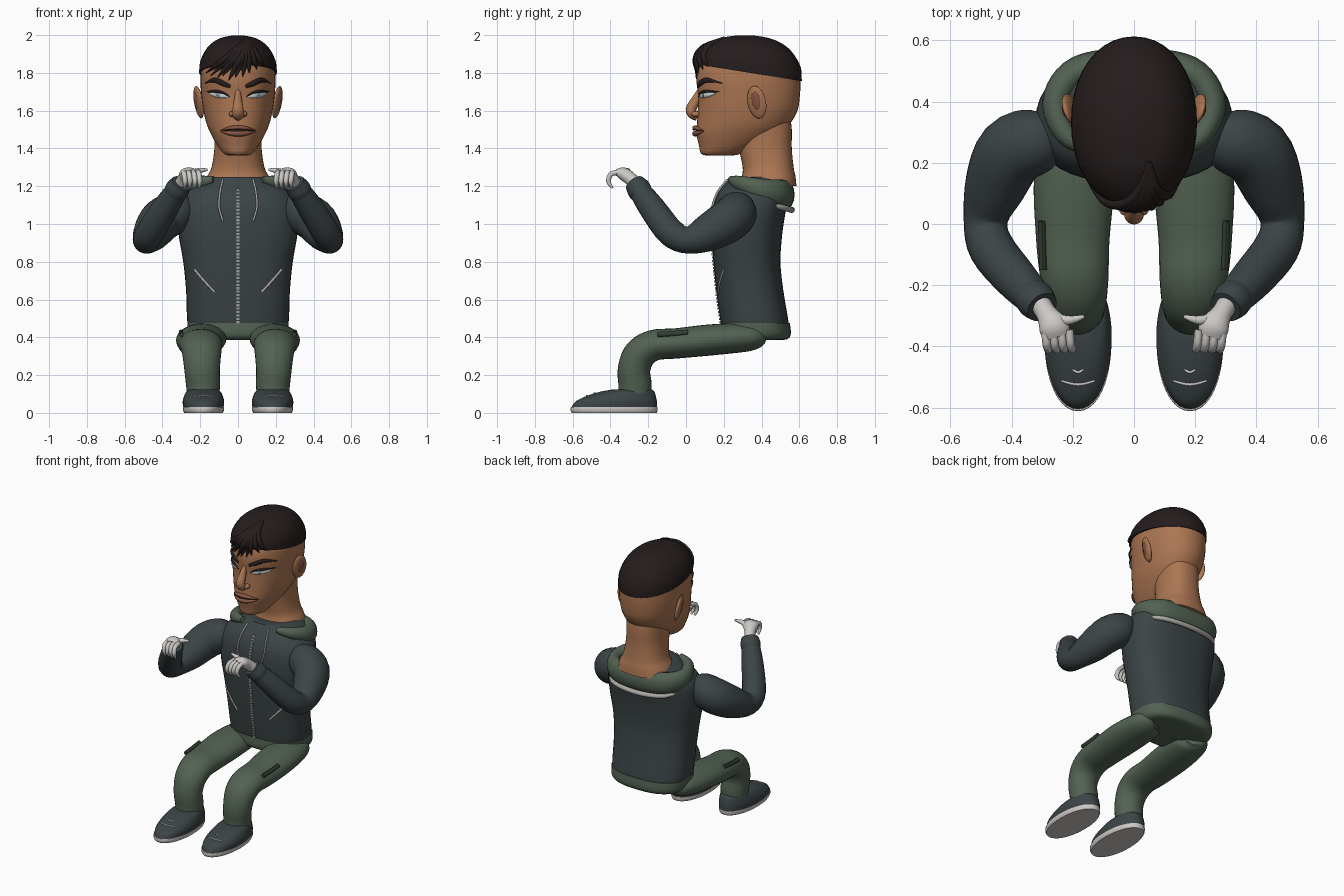
import bpy, bmesh, math
from mathutils import Vector, Matrix
from mathutils.bvhtree import BVHTree

if bpy.data.objects.get("Cube"):
    bpy.data.objects.remove(bpy.data.objects["Cube"])


def material(name, *rgb):
    mat = bpy.data.materials.new(name)
    mat.use_nodes = True
    mat.diffuse_color = (*rgb, 1)
    mat.node_tree.nodes["Principled BSDF"].inputs["Base Color"].default_value = (*rgb, 1)
    return mat


CLOTH = material("charcoal cloth", .045, .058, .062)
GREEN = material("olive green cloth", .085, .12, .085)
DARK_GREEN = material("dark green flap", .035, .05, .036)
SKIN = material("brown skin", .41, .18, .085)
LIP = material("lip brown", .24, .09, .055)
HAIR = material("near black hair", .019, .012, .012)
GLOVE = material("pale grey glove", .6, .58, .56)
TRIM = material("light grey trim", .42, .40, .38)
EYE = material("eye white", .6, .66, .68)
IRIS = material("grey blue iris", .2, .3, .34)


def finish(name, bm, mat, angle=50):
    """Turn a bmesh into a smooth shaded object."""
    bmesh.ops.recalc_face_normals(bm, faces=bm.faces)
    mesh = bpy.data.meshes.new(name)
    bm.to_mesh(mesh)
    bm.free()
    mesh.materials.append(mat)
    mesh.shade_smooth()
    mesh.set_sharp_from_angle(angle=math.radians(angle))
    obj = bpy.data.objects.new(name, mesh)
    bpy.context.collection.objects.link(obj)
    return obj


def spline(rows, steps):
    """Smooth interpolation through rows of numbers."""
    out = []
    for i in range(len(rows) - 1):
        p, q = rows[i], rows[i + 1]
        before, after = rows[max(i - 1, 0)], rows[min(i + 2, len(rows) - 1)]
        for s in range(steps):
            t = s / steps
            out.append([b + (c - a) * t / 2 + (2 * a - 5 * b + 4 * c - d) * t * t / 2
                        + (3 * b - a - 3 * c + d) * t ** 3 / 2
                        for a, b, c, d in zip(before, p, q, after)])
    return out + [list(rows[-1])]


def skin_rings(name, rings, mat):
    """Bridge point rings and cap both ends."""
    bm = bmesh.new()
    loops = [[bm.verts.new(p) for p in ring] for ring in rings]
    n = len(loops[0])
    for a, b in zip(loops, loops[1:]):
        for i in range(n):
            j = (i + 1) % n
            bm.faces.new((a[i], a[j], b[j], b[i]))
    bm.faces.new(loops[0])
    bm.faces.new(loops[-1])
    return finish(name, bm, mat)


def stack(name, rows, mat, power=2, cx=0, steps=4, sides=40):
    """Horizontal sections: height, front y, back y, half width."""
    def rounded(v):
        return math.copysign(abs(v) ** (2 / power), v)
    rings = []
    for z, front, back, rx in spline(rows, steps):
        mid, ry = (front + back) / 2, (back - front) / 2
        angles = [math.tau * i / sides for i in range(sides)]
        rings.append([(cx + rx * rounded(math.cos(a)), mid + ry * rounded(math.sin(a)), z)
                      for a in angles])
    return skin_rings(name, rings, mat)


def tube(name, rows, mat, ref=(0, 0, 1), steps=4, sides=16):
    """Sweep along points x, y, z, radius (and second radius)."""
    rows = spline([(*r, r[3]) if len(r) == 4 else r for r in rows], steps)
    pts = [Vector(r[:3]) for r in rows]
    rings = []
    for i, p in enumerate(pts):
        along = (pts[min(i + 1, len(pts) - 1)] - pts[max(i - 1, 0)]).normalized()
        u = (Vector(ref) - along * along.dot(Vector(ref))).normalized()
        v = along.cross(u)
        ra, rb = max(rows[i][3], .001), max(rows[i][4], .001)
        angles = [math.tau * k / sides for k in range(sides)]
        rings.append([p + u * ra * math.cos(a) + v * rb * math.sin(a) for a in angles])
    return skin_rings(name, rings, mat)


def ball(name, loc, scale, mat, rot=(0, 0, 0)):
    bm = bmesh.new()
    bmesh.ops.create_uvsphere(bm, u_segments=24, v_segments=14, radius=1)
    obj = finish(name, bm, mat)
    obj.location, obj.scale, obj.rotation_euler = loc, scale, rot
    return obj


def surface(*objs):
    """Return a function giving the front y of the objects at x, z."""
    trees = []
    for o in objs:
        bm = bmesh.new()
        bm.from_mesh(o.data)
        trees.append(BVHTree.FromBMesh(bm))
        bm.free()

    def front(x, z):
        hits = [t.ray_cast(Vector((x, -2, z)), Vector((0, 1, 0)))[0] for t in trees]
        return min([h.y for h in hits if h] or [.3])
    return front


# Torso and hips
torso = stack("hoodie_body", [
    (.45, .19, .545, .262), (.5, .18, .54, .27), (.65, .16, .515, .275), (.8, .145, .5, .29),
    (.95, .135, .51, .315), (1.08, .14, .53, .32), (1.16, .165, .545, .29),
    (1.21, .2, .55, .22), (1.25, .23, .54, .16)], CLOTH, 2.5)
stack("trouser_hips", [(.385, .26, .5, .19), (.392, .2, .54, .24), (.42, .18, .555, .265),
                       (.475, .182, .55, .268)], GREEN, 2.6)
on_torso = surface(torso)

# Zip teeth down the middle
bm = bmesh.new()
for i in range(40):
    z = .48 + i * .018
    place = Matrix.Translation((0, on_torso(0, z), z)) @ Matrix.Diagonal((.016, .012, .011, 1))
    bmesh.ops.create_cube(bm, size=1, matrix=place)
finish("zip_teeth", bm, TRIM)

# Hood resting around the neck, with a pale edge
half = [(.13, .24, 1.235, .02, .02), (.22, .29, 1.215, .04, .035), (.255, .4, 1.18, .06, .045),
        (.18, .5, 1.16, .075, .05)]
flip = [(-r[0], *r[1:]) for r in half]
tube("hood", half + [(0, .525, 1.155, .08, .05)] + flip[::-1], GREEN, steps=6)
edge = [(.27, .4, 1.115, .01), (.2, .52, 1.085, .015)]
tube("hood_edge", edge + [(0, .56, 1.075, .016)] + [(-r[0], *r[1:]) for r in edge[::-1]], TRIM)

# Neck, head and hair
stack("neck", [(1.2, .28, .585, .19), (1.25, .295, .58, .165), (1.3, .3, .57, .14),
               (1.4, .28, .56, .125), (1.5, .26, .56, .125), (1.58, .3, .55, .12)], SKIN, 2.3)
head = stack("head", [
    (1.362, .12, .24, .04), (1.372, .08, .29, .075), (1.42, .068, .4, .112), (1.48, .054, .5, .145),
    (1.53, .058, .55, .166), (1.6, .062, .59, .183), (1.68, .064, .603, .194),
    (1.76, .056, .606, .198), (1.84, .07, .6, .19), (1.9, .12, .54, .15), (1.94, .2, .45, .08)],
    SKIN, 2.15)
hair = stack("hair_cap", [
    (1.8, .052, .613, .206), (1.86, .06, .607, .2), (1.92, .095, .565, .172),
    (1.96, .14, .51, .135), (1.985, .19, .44, .09), (1.998, .27, .36, .03)], HAIR, 2.1)
for v in hair.data.vertices:
    v.co.z -= (v.co.y - .34) * .16 * (2 - v.co.z) / .2
on_head = surface(head, hair)

# Fringe strands swept over the forehead
tips = [(-.17, 1.8), (-.145, 1.785), (-.11, 1.775), (-.08, 1.785), (-.05, 1.76), (-.015, 1.775),
        (.025, 1.78), (.06, 1.8), (.1, 1.82), (.14, 1.835)]
for i, (tx, tz) in enumerate(tips):
    path = []
    for t, r in ((0, .008), (.25, .016), (.5, .018), (.75, .014), (1, .002)):
        x = .05 + (tx - .05) * t ** 1.2
        z = 1.985 + (tz - 1.985) * t
        path.append((x, on_head(x, z) - .006 * t, z, r))
    tube(f"fringe_strand_{i}", path, HAIR, ref=(1, 0, 0), sides=8)


def on_face(name, pts, mat, lift=0):
    """Rounded strip lying on the face: x, z, half height, half depth."""
    return tube(name, [(x, on_head(x, z) - lift, z, h, d) for x, z, h, d in pts], mat, sides=12)


# Nose and mouth
tube("nose", [(0, .085, 1.72, .012, .015), (0, .055, 1.66, .021, .025), (0, .026, 1.605, .03, .028),
              (0, .042, 1.575, .032, .024), (0, .06, 1.56, .015, .015)], SKIN, ref=(1, 0, 0))
for name, z, bow, mat, size in (("upper_lip", 1.506, .004, LIP, .012), ("lower_lip", 1.482, -.004, LIP, .015),
                                ("mouth_line", 1.497, .002, HAIR, .004)):
    on_face(name, [(-.095, 1.492, .002, .002), (-.05, z, size * .8, .014), (0, z + bow, size, .018),
                   (.05, z, size * .8, .014), (.095, 1.492, .002, .002)], mat, .004)

for side, s in (("left", 1), ("right", -1)):
    # Eye, lid, brow and ear
    ball(f"{side}_nostril", (s * .031, .052, 1.582), (.018, .024, .016), SKIN)
    on_face(f"{side}_eye", [(s * .05, 1.672, .002, .002), (s * .08, 1.68, .014, .008),
                            (s * .12, 1.686, .015, .008), (s * .152, 1.69, .002, .002)], EYE)
    ball(f"{side}_iris", (s * .1, on_head(s * .1, 1.685) - .006, 1.685), (.013, .005, .013), IRIS)
    on_face(f"{side}_upper_lid", [(s * .045, 1.675, .002, .004), (s * .08, 1.695, .006, .01),
                                  (s * .12, 1.702, .008, .01), (s * .165, 1.7, .002, .004)], HAIR, .002)
    on_face(f"{side}_eyebrow", [(s * .04, 1.728, .008, .006), (s * .075, 1.742, .014, .01),
                                (s * .125, 1.762, .013, .01), (s * .175, 1.745, .002, .003)], HAIR)
    ball(f"{side}_ear", (s * .208, .375, 1.645), (.018, .052, .088), SKIN, (.12, s * .2, s * -.35))
    ball(f"{side}_ear_hollow", (s * .221, .37, 1.65), (.01, .025, .05), LIP, (.12, s * .2, s * -.35))

    # Sleeve
    tube(f"{side}_sleeve", [
        (s * .25, .3, 1.08, .06), (s * .31, .275, 1.07, .105), (s * .4, .235, 1.025, .115),
        (s * .455, .12, .955, .1), (s * .485, .01, .915, .072), (s * .465, -.08, .955, .075),
        (s * .385, -.18, 1.085, .07), (s * .315, -.255, 1.19, .056)], CLOTH, sides=24)
    tube(f"{side}_cuff", [(s * .335, -.235, 1.16, .06), (s * .32, -.25, 1.185, .064),
                          (s * .3, -.272, 1.215, .054)], CLOTH, sides=24)

    # Gloved hand with curled fingers
    tube(f"{side}_palm", [(s * .31, -.255, 1.2, .035), (s * .285, -.295, 1.24, .035),
                          (s * .262, -.335, 1.268, .033, .05), (s * .25, -.37, 1.272, .015, .04)], GLOVE)
    for i in range(4):
        x = .212 + .026 * i
        tube(f"{side}_finger_{i}", [
            (s * x, -.345, 1.275, .014), (s * (x - .005), -.395, 1.265, .014),
            (s * (x - .01), -.41, 1.225, .013), (s * (x - .006), -.388, 1.19, .006)],
            GLOVE, ref=(1, 0, 0), sides=10)
    tube(f"{side}_thumb", [(s * .27, -.305, 1.255, .018), (s * .215, -.315, 1.28, .016),
                           (s * .162, -.302, 1.288, .006)], GLOVE, sides=10)

    # Drawstring and slanted pocket zip
    cord = [(.08, 1.235), (.095, 1.17), (.1, 1.09), (.08, 1.015)]
    tube(f"{side}_drawstring", [(s * x, on_torso(s * x, z) - .008, z, .006) for x, z in cord],
         TRIM, ref=(1, 0, 0), sides=8)
    zipper = [(.23, .76), (.18, .7), (.125, .64)]
    tube(f"{side}_pocket_zip", [(s * x, on_torso(s * x, z), z, .007) for x, z in zipper], TRIM, sides=8)

    # Trouser leg with a thigh pocket flap
    tube(f"{side}_leg", [
        (s * .16, .4, .4, .06, .045), (s * .18, .34, .4, .115, .072), (s * .195, .15, .388, .132, .082),
        (s * .2, -.05, .368, .12, .08), (s * .195, -.17, .358, .112, .082),
        (s * .192, -.245, .31, .103, .086), (s * .19, -.275, .23, .094, .086),
        (s * .185, -.27, .15, .09, .088), (s * .185, -.27, .09, .085, .088)],
        GREEN, ref=(1, 0, 0), steps=5, sides=28)
    tube(f"{side}_thigh_pocket", [(s * .297, -.15, .415, .014, .012), (s * .3, -.07, .42, .014, .012),
                                  (s * .302, .01, .428, .014, .012)], DARK_GREEN, sides=8)

    # Shoe, sole and laces
    stack(f"{side}_sole", [(0, -.605, -.155, .102), (.014, -.612, -.15, .109), (.03, -.61, -.15, .109)],
          GLOVE, 2.1, s * .183, 2)
    stack(f"{side}_shoe", [
        (.028, -.606, -.152, .106), (.06, -.585, -.154, .11), (.09, -.525, -.16, .102),
        (.113, -.45, -.168, .09), (.125, -.38, -.18, .07)], CLOTH, 2.1, s * .183)
    for i, (y, z, w) in enumerate(((-.525, .09, .055), (-.485, .104, .02))):
        tube(f"{side}_lace_{i}", [(s * .183 - w, y + .012, z - .003, .004), (s * .183, y, z, .005),
                                  (s * .183 + w, y + .012, z - .003, .004)], GLOVE, sides=8)
